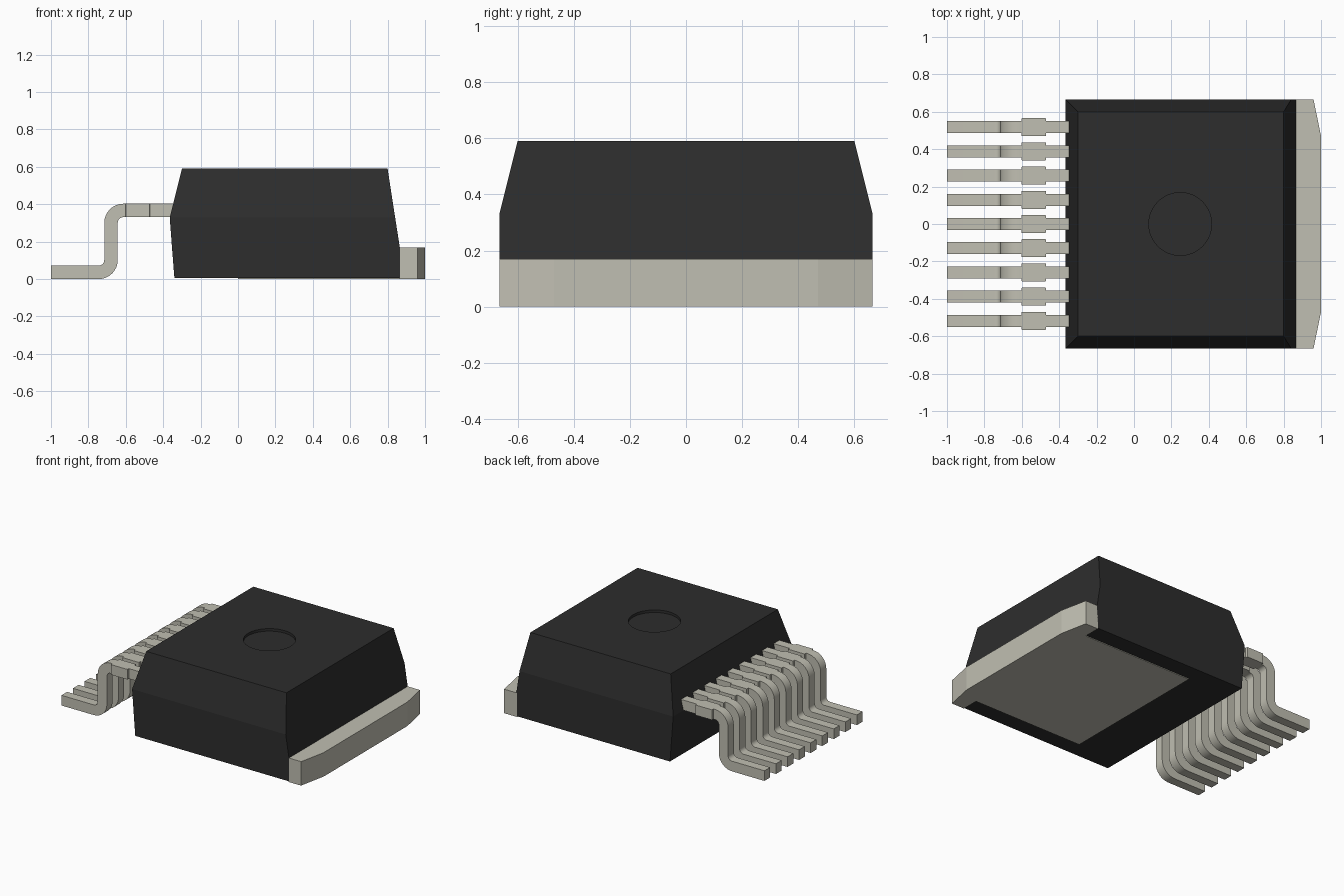
import bpy, bmesh
from math import radians, cos, sin

cube = bpy.data.objects.get("Cube")
if cube:
    bpy.data.objects.remove(cube, do_unlink=True)


def material(name, rgb):
    mat = bpy.data.materials.new(name)
    mat.use_nodes = True
    mat.diffuse_color = (*rgb, 1)
    bsdf = next(n for n in mat.node_tree.nodes if n.type == 'BSDF_PRINCIPLED')
    bsdf.inputs["Base Color"].default_value = (*rgb, 1)
    return mat


black = material("black plastic", (0.026, 0.026, 0.026))
metal = material("tinned metal", (0.53, 0.52, 0.445))


def loft(name, rings, mat):
    """Skin a list of equal-length vertex rings and cap both ends."""
    bm = bmesh.new()
    loops = [[bm.verts.new(p) for p in ring] for ring in rings]
    n = len(loops[0])
    for a, b in zip(loops, loops[1:]):
        for i in range(n):
            j = (i + 1) % n
            bm.faces.new((a[i], a[j], b[j], b[i]))
    bm.faces.new(loops[0][::-1])
    bm.faces.new(loops[-1])
    bmesh.ops.recalc_face_normals(bm, faces=bm.faces)
    mesh = bpy.data.meshes.new(name)
    bm.to_mesh(mesh)
    bm.free()
    mesh.materials.append(mat)
    obj = bpy.data.objects.new(name, mesh)
    bpy.context.collection.objects.link(obj)
    return obj


def activate(obj):
    bpy.ops.object.select_all(action='DESELECT')
    obj.select_set(True)
    bpy.context.view_layer.objects.active = obj


# Moulded body: rectangles stacked by height (z, x min, x max, half depth)
levels = [(0.005, -0.34, 0.865, 0.665), (0.17, -0.353, 0.865, 0.665),
          (0.33, -0.365, 0.84, 0.665), (0.59, -0.30, 0.80, 0.60)]
body = loft("body", [[(x0, -h, z), (x1, -h, z), (x1, h, z), (x0, h, z)]
                     for z, x0, x1, h in levels], black)

# Shallow round recess in the top
bpy.ops.mesh.primitive_cylinder_add(vertices=48, radius=0.168, depth=0.1,
                                    location=(0.247, 0, 0.59 - 0.018 + 0.05))
cutter = bpy.context.object
cutter.name = "recess_cutter"
cutter.hide_render = True
cutter.data.materials.append(black)
cut = body.modifiers.new("recess", 'BOOLEAN')
cut.operation = 'DIFFERENCE'
cut.solver = 'EXACT'
cut.object = cutter
activate(body)
bpy.ops.object.modifier_apply(modifier=cut.name)
bpy.data.objects.remove(cutter, do_unlink=True)
bpy.ops.object.shade_smooth_by_angle(angle=radians(5))

# Heat tab: narrow pad under the body, full width outside it
half = [(0.0, 0.545), (0.86, 0.545), (0.86, 0.665), (0.96, 0.665), (1.0, 0.47)]
outline = half + [(x, -y) for x, y in reversed(half)]
loft("heat_tab", [[(x, y, z) for x, y in outline] for z in (0, 0.17)], metal)

# Lead centreline: (x, z, normal x, normal z, half width)
T, R, W, WIDE = 0.036, 0.066, 0.032, 0.048
riser, low, high = -0.679, T, 0.367
path = [(-1.0, low, 0, 1, W)]
for i in range(9):
    a = radians(-90 + 90 * i / 8)
    path.append((riser - R + R * cos(a), low + R + R * sin(a), -cos(a), -sin(a), W))
for i in range(9):
    a = radians(180 - 90 * i / 8)
    path.append((riser + R + R * cos(a), high - R + R * sin(a), cos(a), sin(a), W))
for x, w in ((-0.602, W), (-0.6, WIDE), (-0.472, WIDE), (-0.47, W), (-0.33, W)):
    path.append((x, high, 0, 1, w))

# Row of nine bent leads
for k in range(9):
    y = (k - 4) * 0.1295
    rings = []
    for x, z, nx, nz, w in path:
        top, bottom = (x + nx * T, z + nz * T), (x - nx * T, z - nz * T)
        rings.append([(top[0], y - w, top[1]), (top[0], y + w, top[1]),
                      (bottom[0], y + w, bottom[1]), (bottom[0], y - w, bottom[1])])
    lead = loft(f"lead_{k + 1}", rings, metal)
    activate(lead)
    bpy.ops.object.shade_smooth_by_angle(angle=radians(30))
